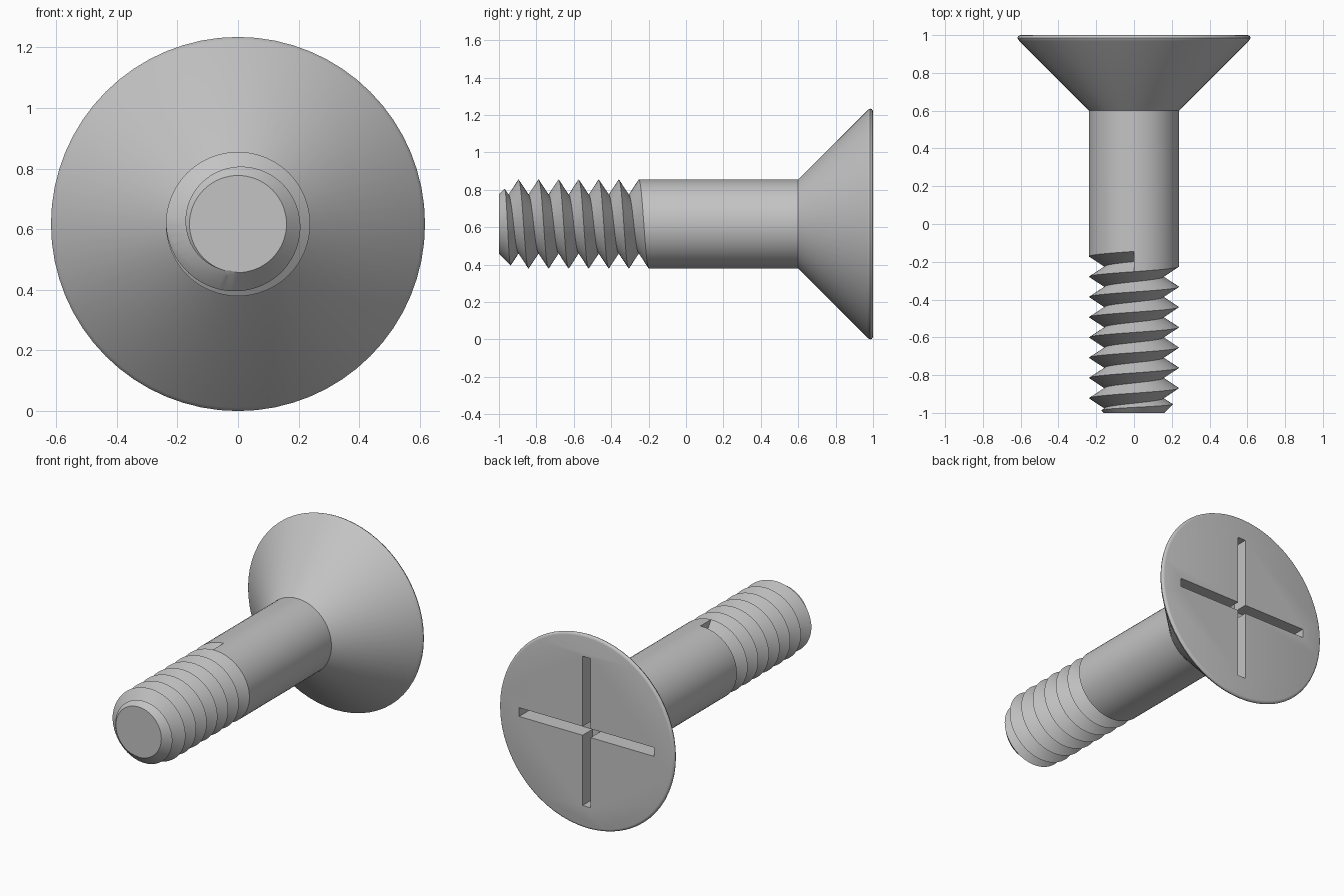
import bpy
import bmesh
from math import sin, cos, pi

cube = bpy.data.objects.get("Cube")
if cube:
    bpy.data.objects.remove(cube, do_unlink=True)

SEGS = 64           # sides around the axis
AXIS_Z = 0.617
SHANK_R, ROOT_R = 0.238, 0.156
PITCH, TURNS = 0.1072, 10
THREAD_END = -0.145

steel = bpy.data.materials.new("steel grey")
steel.use_nodes = True
GREY = (0.55, 0.55, 0.55, 1)
steel.diffuse_color = GREY
steel.node_tree.nodes["Principled BSDF"].inputs["Base Color"].default_value = GREY


def point(bm, i, r, y):
    """Vertex at step i around the axis, clockwise from the top."""
    a = 2 * pi * i / SEGS
    return bm.verts.new((r * sin(a), y, AXIS_Z + r * cos(a)))


def ring(bm, r, y):
    return [point(bm, i, r, y) for i in range(SEGS)]


def bridge(bm, a, b):
    for i in range(SEGS):
        j = (i + 1) % SEGS
        bm.faces.new((a[i], a[j], b[j], b[i]))


def lathe_up(bm, rings):
    for a, b in zip(rings, rings[1:]):
        bridge(bm, a, b)
    bm.faces.new(rings[-1])


def finish(bm, name):
    bmesh.ops.recalc_face_normals(bm, faces=bm.faces[:])
    mesh = bpy.data.meshes.new(name)
    bm.to_mesh(mesh)
    bm.free()
    mesh.materials.append(steel)
    obj = bpy.data.objects.new(name, mesh)
    bpy.context.collection.objects.link(obj)
    return obj


def carve(target, cutter, operation):
    cutter.hide_render = True
    mod = target.modifiers.new("carve", "BOOLEAN")
    mod.operation = operation
    mod.solver = "EXACT"
    mod.object = cutter
    bpy.context.view_layer.objects.active = target
    bpy.ops.object.modifier_apply(modifier=mod.name)
    bpy.data.objects.remove(cutter, do_unlink=True)


# Helical V thread: one crest curve, one root curve
bm = bmesh.new()
last = SEGS * TURNS
crest_y = [THREAD_END + PITCH * (i - last) / SEGS for i in range(last + 1)]
crest = [point(bm, i, SHANK_R, y) for i, y in enumerate(crest_y)]
root = {i: point(bm, i, ROOT_R, crest_y[i] - PITCH / 2)
        for i in range(SEGS, last + 1)}
for i in range(SEGS, last):
    bm.faces.new((crest[i], crest[i + 1], root[i + 1], root[i]))
    bm.faces.new((root[i], root[i + 1], crest[i + 1 - SEGS], crest[i - SEGS]))
# Flat steps where the groove starts and stops
for i in (SEGS, last):
    bm.faces.new((crest[i], root[i], crest[i - SEGS]))

# Shank and countersunk head with a rounded rim
head_profile = [(SHANK_R, 0.6), (0.606, 0.968), (0.614, 0.978), (0.617, 0.985),
                (0.614, 0.993), (0.608, 0.998), (0.6, 1.0)]
head = [ring(bm, r, y) for r, y in head_profile]
lathe_up(bm, head)


def join_helix(start, collar, seam_first):
    """Fill between one turn of the crest and a straight ring."""
    for i in range(SEGS):
        face = [crest[start + i], crest[start + i + 1],
                collar[(i + 1) % SEGS], collar[i]]
        if seam_first and i == 0:
            face.append(crest[start + SEGS])
        if not seam_first and i == SEGS - 1:
            face.insert(2, crest[start])
        bm.faces.new(face)


join_helix(last - SEGS, head[0], True)
stub = ring(bm, SHANK_R, -1.4)
join_helix(0, stub, False)
bm.faces.new(stub)
screw = finish(bm, "screw_body")

# Trim the tip flat with a 45 degree chamfer
bm = bmesh.new()
envelope = [ring(bm, r, y) for r, y in [(0.16, -1), (0.8, -0.36), (0.8, 1.2)]]
bm.faces.new(envelope[0])
lathe_up(bm, envelope)
carve(screw, finish(bm, "tip_trimmer"), "INTERSECT")

# Cross recess in the head
for size in ((0.95, 0.2, 0.056), (0.056, 0.2, 0.95)):
    bm = bmesh.new()
    bmesh.ops.create_cube(bm, size=1)
    bmesh.ops.scale(bm, vec=size, verts=bm.verts[:])
    bmesh.ops.translate(bm, vec=(0, 1, AXIS_Z), verts=bm.verts[:])
    carve(screw, finish(bm, "slot_cutter"), "DIFFERENCE")

# Smooth round surfaces, crisp edges
bpy.ops.object.select_all(action="DESELECT")
screw.select_set(True)
bpy.context.view_layer.objects.active = screw
bpy.ops.object.shade_smooth_by_angle(angle=pi / 6)
